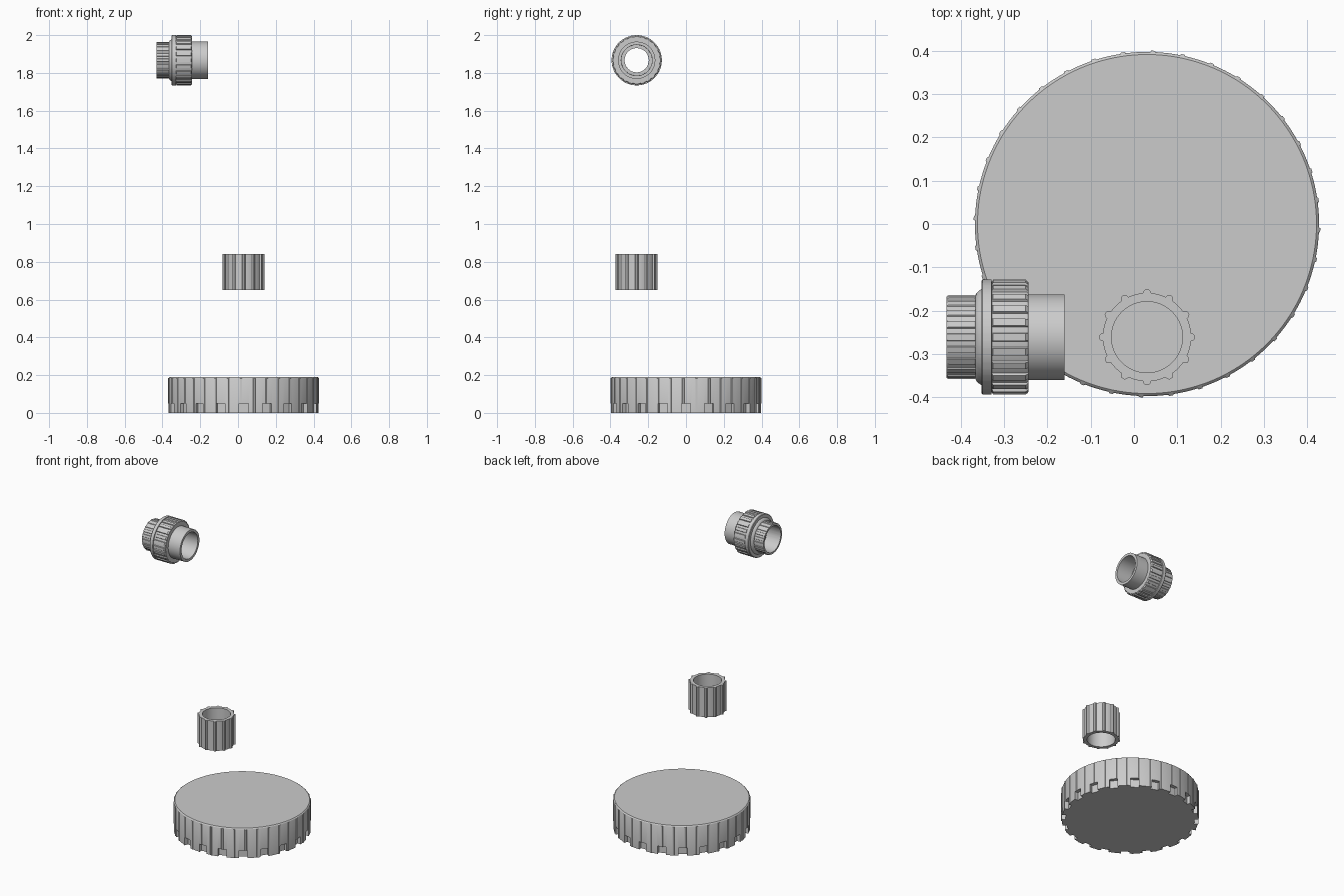
import bpy, bmesh
from math import radians, pi, sin, cos
from mathutils import Matrix

if "Cube" in bpy.data.objects:
    bpy.data.objects.remove(bpy.data.objects["Cube"])


def lathe(name, profile, ribs, shape, arc, loc, phase=0.0, along_x=False, cap=False):
    """Revolve (radius, height, rib_height) points; ribs are raised from the wall.
    shape: (position in pitch, rib fraction); arc: plain steps between ribs."""
    pitch = 2 * pi / ribs
    end = shape[-1][0]
    gap = 1 + shape[0][0] - end
    steps = list(shape) + [(end + gap * i / arc, 0) for i in range(1, arc)]
    around = [(phase + (k + p) * pitch, f) for k in range(ribs) for p, f in steps]
    bm = bmesh.new()
    rings = [[bm.verts.new(((r + h * f) * cos(a), (r + h * f) * sin(a), z)) for a, f in around]
             for r, z, h in profile]
    n = len(around)
    pairs = list(zip(rings, rings[1:]))
    if cap:
        bm.faces.new(rings[0])
        bm.faces.new(rings[-1])
    else:
        pairs.append((rings[-1], rings[0]))
    for a, b in pairs:
        for i in range(n):
            j = (i + 1) % n
            bm.faces.new((a[i], a[j], b[j], b[i]))
    if along_x:
        bmesh.ops.rotate(bm, verts=bm.verts, matrix=Matrix.Rotation(pi / 2, 3, 'Y'))
    bmesh.ops.recalc_face_normals(bm, faces=bm.faces)
    return add(name, bm, loc)


def add(name, bm, loc):
    me = bpy.data.meshes.new(name)
    bm.to_mesh(me)
    bm.free()
    ob = bpy.data.objects.new(name, me)
    ob.location = loc
    bpy.context.collection.objects.link(ob)
    return ob


def smooth(ob):
    bpy.ops.object.select_all(action='DESELECT')
    ob.select_set(True)
    bpy.context.view_layer.objects.active = ob
    bpy.ops.object.shade_smooth_by_angle(angle=radians(30))


THIN = [(-.09, 0), (-.06, 1), (.06, 1), (.09, 0)]
ROUND = [(-.17, 0), (-.13, .6), (-.07, .93), (0, 1), (.07, .93), (.13, .6), (.17, 0)]
WIDE = [(-.3, 0), (-.24, 1), (.24, 1), (.3, 0)]

# Large cap with fine grip ribs
cap = lathe("large_cap",
            [(.397, 0, .003), (.397, .183, .003), (.395, .187, 0), (.391, .19, 0)],
            36, THIN, 4, (.03, 0, 0), phase=radians(8), cap=True)

# Notches around the lower rim of the cap
bm = bmesh.new()
for k in range(20):
    m = (Matrix.Rotation(radians(18 * k), 4, 'Z') @ Matrix.Translation((.42, 0, .015))
         @ Matrix.Diagonal((.09, .05, .07, 1)))
    bmesh.ops.create_cube(bm, size=1, matrix=m)
cutter = add("notch_cutter", bm, (.03, 0, 0))
cutter.hide_render = True
cutter.hide_viewport = True
mod = cap.modifiers.new("notches", 'BOOLEAN')
mod.operation = 'DIFFERENCE'
mod.solver = 'EXACT'
mod.object = cutter

# Small open ribbed sleeve
sleeve = lathe("ribbed_sleeve",
               [(.082, .65, 0), (.102, .65, .009), (.102, .84, .009), (.082, .84, 0)],
               12, ROUND, 5, (.03, -.261, 0))

# Pipe union, lying along x: ribbed socket, knurled nut and plain socket
AXIS = (0, -.261, 1.867)
left = lathe("ribbed_socket",
             [(.064, -.30, 0), (.064, -.335, 0), (.081, -.335, 0), (.082, -.432, 0),
              (.0935, -.432, .001), (.0935, -.428, .0035), (.0935, -.368, .0035),
              (.0935, -.362, 0), (.0935, -.30, 0)],
             20, WIDE, 3, AXIS, along_x=True)
nut = lathe("union_nut",
            [(.088, -.366, 0), (.0965, -.366, 0), (.102, -.363, 0), (.107, -.358, 0),
             (.111, -.352, 0), (.130, -.352, 0), (.133, -.349, 0), (.133, -.329, 0),
             (.127, -.328, 0), (.127, -.325, .006), (.127, -.25, .006),
             (.126, -.246, .004), (.123, -.243, .003), (.088, -.243, 0)],
            24, WIDE, 3, AXIS, along_x=True)
right = lathe("plain_socket",
              [(.064, -.30, 0), (.0985, -.30, 0), (.0985, -.16, 0), (.082, -.16, 0),
               (.081, -.265, 0), (.064, -.265, 0)],
              24, [(0, 0)], 3, AXIS, along_x=True)

for ob in (cap, sleeve, left, nut, right):
    smooth(ob)
